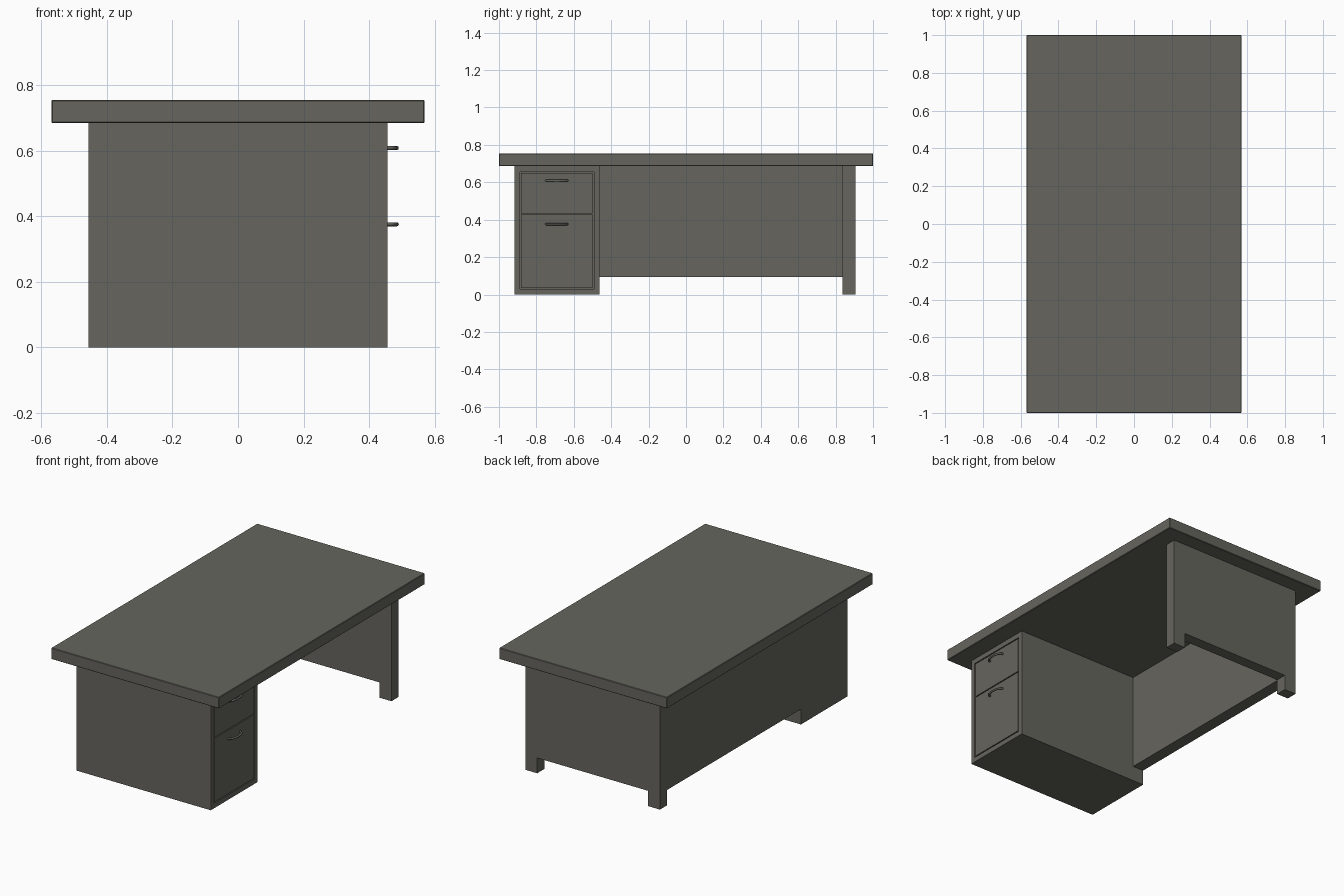
import bpy, bmesh, math
from mathutils import Vector

if "Cube" in bpy.data.objects:
    bpy.data.objects.remove(bpy.data.objects["Cube"])

# Dark charcoal finish shared by every part
finish_mat = bpy.data.materials.new("charcoal")
finish_mat.diffuse_color = (0.132, 0.130, 0.112, 1)
finish_mat.use_nodes = True
finish_mat.node_tree.nodes["Principled BSDF"].inputs["Base Color"].default_value = finish_mat.diffuse_color


def finish(name, bm, bevel=0.0):
    bmesh.ops.recalc_face_normals(bm, faces=bm.faces)
    me = bpy.data.meshes.new(name)
    bm.to_mesh(me)
    bm.free()
    me.materials.append(finish_mat)
    ob = bpy.data.objects.new(name, me)
    bpy.context.collection.objects.link(ob)
    if bevel:
        m = ob.modifiers.new("edge", 'BEVEL')
        m.width, m.segments = bevel, 1
    return ob


def box_bm(x, y, z):
    bm = bmesh.new()
    bmesh.ops.create_cube(bm, size=1)
    for v in bm.verts:
        v.co = Vector((sum(r) / 2 + c * (r[1] - r[0]) for c, r in zip(v.co, (x, y, z))))
    return bm


def box(name, x, y, z, bevel=0.0):
    return finish(name, box_bm(x, y, z), bevel)


HX, TOP, LIFT = 0.457, 0.686, 0.094
PY0, PY1 = -0.917, -0.463      # pedestal
EY0, EY1 = 0.837, 0.906        # end panel

# Desk top
box("desk_top", (-0.57, 0.57), (-1, 1), (TOP, 0.755), 0.003)

# Drawer pedestal with a recessed front opening
bm = box_bm((-HX, HX), (PY0, PY1), (0, TOP))
bm.normal_update()
front = max(bm.faces, key=lambda f: f.normal.x)
bmesh.ops.inset_individual(bm, faces=[front], thickness=0.03, use_even_offset=True)
inner = bmesh.ops.extrude_discrete_faces(bm, faces=[front])["faces"][0]
bmesh.ops.translate(bm, vec=(-0.02, 0, 0), verts=inner.verts)
finish("drawer_pedestal", bm)

# Drawer fronts, leaving narrow gaps around them
for name, z in (("lower_drawer", (0.036, 0.427)), ("upper_drawer", (0.433, 0.650))):
    box(name + "_front", (HX - 0.022, HX), (PY0 + 0.036, PY1 - 0.036), z)

# Modesty panel along the back of the knee space
box("modesty_panel", (-HX, -HX + 0.075), (PY1, EY0), (LIFT, TOP))

# End panel with two feet, cut as one profile
half = [(HX, TOP), (HX, 0), (HX - 0.08, 0), (HX - 0.08, LIFT)]
profile = half + [(-x, z) for x, z in reversed(half)]
bm = bmesh.new()
face = bm.faces.new([bm.verts.new((x, EY0, z)) for x, z in profile])
ext = bmesh.ops.extrude_face_region(bm, geom=[face])["geom"]
bmesh.ops.translate(bm, vec=(0, EY1 - EY0, 0),
                    verts=[g for g in ext if isinstance(g, bmesh.types.BMVert)])
finish("end_panel", bm)


# Bowed drawer handles
def handle(name, z):
    cu = bpy.data.curves.new(name, 'CURVE')
    cu.dimensions = '3D'
    cu.bevel_depth, cu.bevel_resolution = 0.006, 2
    cu.use_fill_caps = True
    cu.materials.append(finish_mat)
    sp = cu.splines.new('POLY')
    n = 14
    sp.points.add(n)
    for i, p in enumerate(sp.points):
        a = math.pi * i / n
        p.co = (HX - 0.003 + 0.031 * max(0, math.sin(a)) ** 0.7, -0.691 - 0.057 * math.cos(a), z, 1)
    ob = bpy.data.objects.new(name, cu)
    bpy.context.collection.objects.link(ob)


handle("upper_handle", 0.609)
handle("lower_handle", 0.376)
